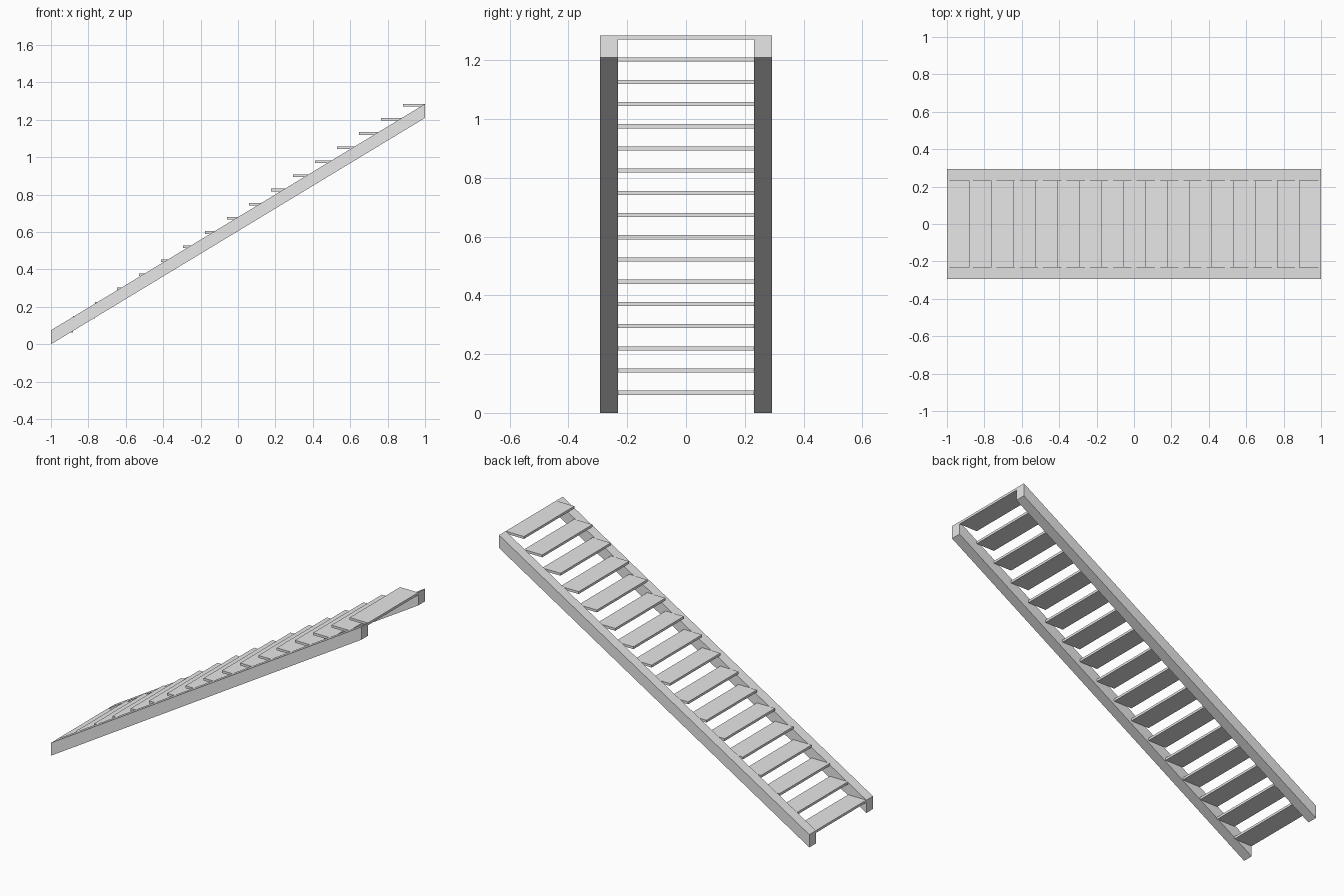
import bpy

if "Cube" in bpy.data.objects:
    bpy.data.objects.remove(bpy.data.objects["Cube"])

STEPS = 17
LENGTH, HEIGHT = 2.0, 1.285
RISE, GOING = HEIGHT / STEPS, LENGTH / STEPS
INNER, OUTER = 0.232, 0.293      # stringer inner and outer faces
DEPTH = 0.075                    # vertical height of the stringer
THICK = 0.014                    # tread thickness

grey = bpy.data.materials.new("light_grey")
grey.diffuse_color = (0.8, 0.8, 0.8, 1)
grey.use_nodes = True
grey.node_tree.nodes["Principled BSDF"].inputs["Base Color"].default_value = grey.diffuse_color


def prism(name, profile, y0, y1):
    """Extrude an x-z outline (counter-clockwise seen from -y) from y0 to y1."""
    n = len(profile)
    verts = [(x, y, z) for y in (y0, y1) for x, z in profile]
    faces = [tuple(range(n)), tuple(reversed(range(n, 2 * n)))]
    faces += [(i, i + n, (i + 1) % n + n, (i + 1) % n) for i in range(n)]
    mesh = bpy.data.meshes.new(name)
    mesh.from_pydata(verts, [], faces)
    mesh.materials.append(grey)
    obj = bpy.data.objects.new(name, mesh)
    bpy.context.collection.objects.link(obj)
    return obj


# Sloping side stringers with plumb-cut ends
slope = [(-1, 0), (1, HEIGHT - DEPTH), (1, HEIGHT), (-1, DEPTH)]
prism("front_stringer", slope, -OUTER, -INNER)
prism("back_stringer", slope, INNER, OUTER)

# Thin open treads between the stringers
for i in range(STEPS):
    x0, x1 = -1 + i * GOING, -1 + (i + 1) * GOING
    top = (i + 1) * RISE
    prism(f"tread_{i + 1}",
          [(x0, top - THICK), (x1, top - THICK), (x1, top), (x0, top)],
          -INNER, INNER)
